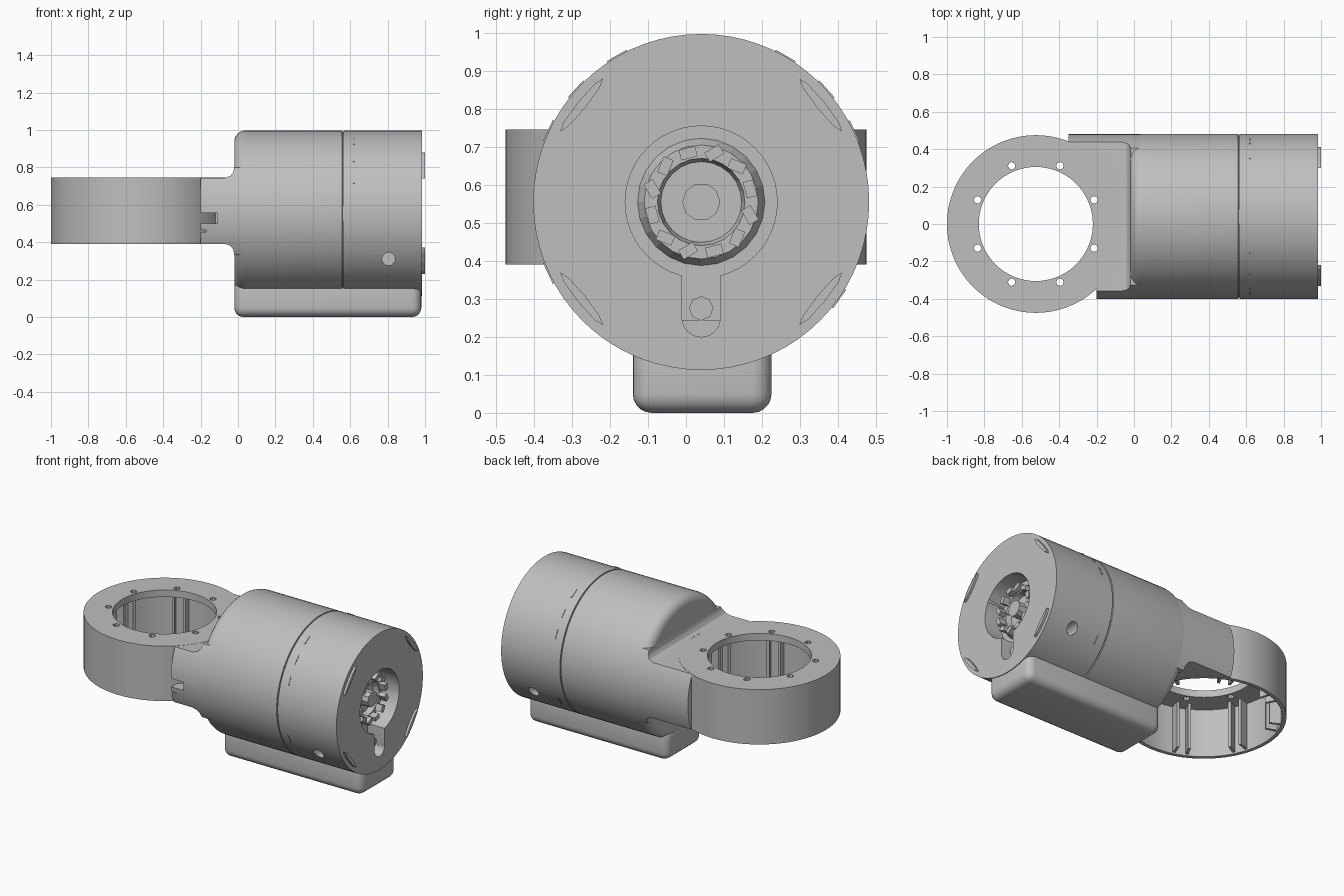
import bpy, bmesh, math
from mathutils import Matrix, Vector

if "Cube" in bpy.data.objects:
    bpy.data.objects.remove(bpy.data.objects["Cube"], do_unlink=True)

grey = bpy.data.materials.new("plain grey")
grey.use_nodes = True
COL = (0.52, 0.52, 0.52, 1)
grey.diffuse_color = COL
grey.node_tree.nodes["Principled BSDF"].inputs["Base Color"].default_value = COL

CY, CZ, R = 0.04, 0.555, 0.442        # body axis and radius
RING = Vector((-0.525, 0, 0))         # collar centre
TURN = {"X": Matrix.Rotation(math.pi / 2, 4, "Y"),
        "Y": Matrix.Rotation(math.pi / 2, 4, "X"), "Z": Matrix()}


def finish(bm, name):
    bmesh.ops.recalc_face_normals(bm, faces=bm.faces)
    me = bpy.data.meshes.new(name)
    bm.to_mesh(me)
    bm.free()
    ob = bpy.data.objects.new(name, me)
    bpy.context.collection.objects.link(ob)
    me.materials.append(grey)
    return ob


def cyl(name, c, r, depth, axis="Z", seg=64):
    bm = bmesh.new()
    bmesh.ops.create_cone(bm, cap_ends=True, segments=seg, radius1=r, radius2=r,
                          depth=depth, matrix=Matrix.Translation(c) @ TURN[axis])
    return finish(bm, name)


def box(name, lo, hi, bevel=0):
    lo, hi = Vector(lo), Vector(hi)
    bm = bmesh.new()
    bmesh.ops.create_cube(bm, size=1, matrix=Matrix.Translation((lo + hi) / 2)
                          @ Matrix.Diagonal((*(hi - lo), 1)))
    if bevel:
        bmesh.ops.bevel(bm, geom=bm.edges[:], offset=bevel, segments=5,
                        profile=0.5, affect="EDGES")
    return finish(bm, name)


def revolve(name, pts, centre, axis, seg=72, closed=False):
    """Spin (along, radius) points round an axis."""
    bm = bmesh.new()
    vs = [bm.verts.new((r, 0, a)) for a, r in pts]
    for a, b in zip(vs, vs[1:] + ([vs[0]] if closed else [])):
        bm.edges.new((a, b))
    bmesh.ops.spin(bm, geom=bm.verts[:] + bm.edges[:], cent=(0, 0, 0), axis=(0, 0, 1),
                   angle=2 * math.pi, steps=seg, use_duplicate=False)
    bmesh.ops.remove_doubles(bm, verts=bm.verts, dist=1e-4)
    bm.transform(Matrix.Translation(centre) @ TURN[axis])
    return finish(bm, name)


def boolean(ob, tools, op="DIFFERENCE"):
    bpy.context.view_layer.objects.active = ob
    for t in tools:
        m = ob.modifiers.new("cut", "BOOLEAN")
        m.object, m.operation, m.solver = t, op, "EXACT"
        bpy.ops.object.modifier_apply(modifier=m.name)
        bpy.data.objects.remove(t, do_unlink=True)
    return ob


# Main motor body: rounded rear, seam groove, flat end
rim = [(0.04 - 0.06 * math.cos(t), R - 0.06 + 0.06 * math.sin(t))
       for t in [i * math.pi / 12 for i in range(7)]]
body = revolve("motor_body", [(-0.02, 0)] + rim +
               [(0.557, R), (0.558, R - 0.008), (0.564, R - 0.008), (0.565, R),
                (0.985, R), (0.985, 0)], (0, CY, CZ), "X")
cuts = [cyl("end_recess", (0.985, CY, CZ), 0.2, 0.24, "X", 48),
        box("key_slot", (0.865, -0.01, 0.245), (1.1, 0.09, 0.45)),
        cyl("key_slot_end", (0.985, CY, 0.25), 0.0501, 0.22, "X", 24)]
for s in (-1, 1):
    cuts.append(cyl("side_hole", (0.805, CY + s * 0.37, 0.31), 0.035, 0.16, "Y", 12))
    cuts.append(box("small_hole", (0.0, CY + s * 0.41 - 0.05, 0.335),
                    (0.03, CY + s * 0.41 + 0.05, 0.375)))
boolean(body, cuts)

# Parts inside the end recess
cyl("shaft_end", (0.89, CY, CZ), 0.05, 0.09, "X", 10)
revolve("bearing_rim", [(0.86, 0.105), (0.9, 0.115), (0.9, 0.15), (0.86, 0.17)],
        (0, CY, CZ), "X", 24, True)
for i in range(12):
    a = math.radians(30 * i + 15)
    tooth = box("drive_tooth", (-0.03, -0.014, -0.022), (0.03, 0.014, 0.022))
    tooth.matrix_world = (Matrix.Translation((0.915, CY + 0.133 * math.cos(a), CZ + 0.133 * math.sin(a)))
                          @ Matrix.Rotation(a + 0.4 * (i % 3), 4, "X"))
cyl("slot_screw", (0.9, CY, 0.275), 0.032, 0.08, "X", 8)

# Wedge clips on the flat end
for ang in (39, 141, 219, 321):
    a = math.radians(ang)
    clip = cyl("end_clip", (0, 0, 0), 1, 1, "X", 8)
    clip.matrix_world = (Matrix.Translation((0.99, CY + 0.405 * math.cos(a), CZ + 0.405 * math.sin(a)))
                         @ Matrix.Rotation(a, 4, "X") @ Matrix.Diagonal((0.02, 0.012, 0.09, 1)))

# Small ticks beside the seam
for ang in (25, 42, 60, 120, 138, 155, 205, 325):
    a = math.radians(ang)
    tick = box("seam_tick", (-0.004, -0.005, -0.03), (0.004, 0.003, 0.03))
    tick.matrix_world = (Matrix.Translation((0.62, CY + R * math.cos(a), CZ + R * math.sin(a)))
                         @ Matrix.Rotation(a, 4, "X"))

# Cable box under the body
box("under_box", (-0.02, -0.14, 0.0), (0.98, 0.225, 0.2), 0.05)

# Cheeks joining body to collar: filleted side profile trimmed to the body's roundness
side = [(0.1, 0.80), (-0.02, 0.80), (-0.025, 0.775), (-0.04, 0.755), (-0.07, 0.744),
        (-0.35, 0.744), (-0.35, 0.391), (-0.07, 0.391), (-0.04, 0.38), (-0.025, 0.36),
        (-0.02, 0.33), (0.1, 0.33)]
bm = bmesh.new()
face = bm.faces.new([bm.verts.new((x, -0.6, z)) for x, z in side])
ext = bmesh.ops.extrude_face_region(bm, geom=[face])
bmesh.ops.translate(bm, vec=(0, 1.2, 0),
                    verts=[v for v in ext["geom"] if isinstance(v, bmesh.types.BMVert)])
cheeks = finish(bm, "joint_cheeks")
boolean(cheeks, [cyl("trim", (-0.1, CY, CZ), R - 0.001, 0.8, "X", 72)], "INTERSECT")
boolean(cheeks, [cyl("ring_space", RING + Vector((0, 0, 0.55)), 0.462, 1.2),
                 box("front_trim", (-0.6, -0.6, 0.2), (-0.2, 0, 0.9)),
                 box("front_slot", (-0.4, -0.6, 0.5), (-0.11, -0.25, 0.555)),
                 box("lower_slot", (-0.4, -0.6, 0.455), (-0.17, -0.25, 0.465))])

# Collar: thin wall, top plate with an open centre, open underside
collar = revolve("collar", [(0.39, 0.475), (0.745, 0.475), (0.745, 0.305),
                            (0.70, 0.305), (0.70, 0.452), (0.39, 0.452)],
                 RING, "Z", 72, True)
holes = []
for i in range(8):
    a = math.radians(22.5 + 45 * i)
    holes.append(cyl("screw_hole", RING + Vector((0.337 * math.cos(a), 0.337 * math.sin(a), 0.72)),
                     0.02, 0.2, "Z", 8))
boolean(collar, holes)

# Paired ribs inside the collar wall
for i in range(8):
    for off in (-5, 5):
        rib = box("collar_rib", (0.385, -0.008, 0.40), (0.46, 0.008, 0.71))
        rib.matrix_world = Matrix.Translation(RING) @ Matrix.Rotation(
            math.radians(22.5 + 45 * i + off), 4, "Z")

# Smooth the round parts, keep hard edges
bpy.ops.object.select_all(action="DESELECT")
for ob in bpy.context.collection.objects:
    if ob.type == "MESH" and ob.name.split(".")[0] in (
            "motor_body", "under_box", "joint_cheeks", "collar"):
        ob.select_set(True)
        bpy.context.view_layer.objects.active = ob
bpy.ops.object.shade_smooth_by_angle(angle=math.radians(30))
